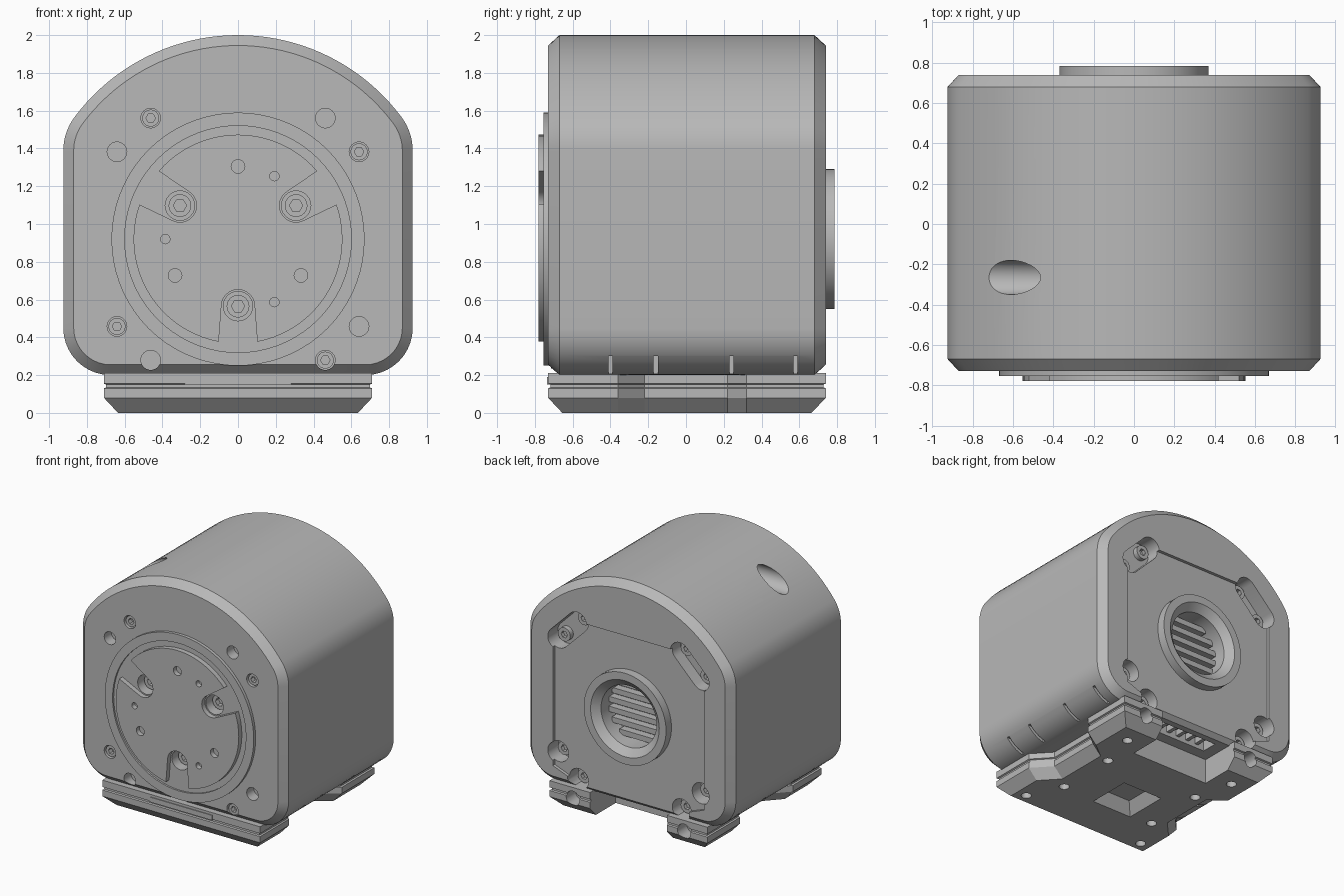
import bpy, bmesh
from math import sin, cos, radians, pi, atan2

cube = bpy.data.objects.get("Cube")
if cube:
    bpy.data.objects.remove(cube, do_unlink=True)

grey = bpy.data.materials.new("plain_grey")
grey.use_nodes = True
grey.diffuse_color = (0.48, 0.48, 0.48, 1)
grey.node_tree.nodes["Principled BSDF"].inputs["Base Color"].default_value = (0.48, 0.48, 0.48, 1)

AXIS_Z = 0.92          # height of the rotating axis
FRONT, BACK = -0.73, 0.74


def loft(name, rings):
    """Skin a list of equal-length point rings and cap both ends."""
    bm = bmesh.new()
    rows = [[bm.verts.new(p) for p in ring] for ring in rings]
    n = len(rows[0])
    for a, b in zip(rows, rows[1:]):
        for i in range(n):
            j = (i + 1) % n
            bm.faces.new((a[i], a[j], b[j], b[i]))
    bm.faces.new(rows[0])
    bm.faces.new(rows[-1])
    bmesh.ops.recalc_face_normals(bm, faces=bm.faces)
    mesh = bpy.data.meshes.new(name)
    bm.to_mesh(mesh)
    bm.free()
    ob = bpy.data.objects.new(name, mesh)
    bpy.context.collection.objects.link(ob)
    mesh.materials.append(grey)
    return ob


def arc(cx, cz, r, a0, a1, n):
    return [(cx + r * cos(radians(a0 + (a1 - a0) * i / n)),
             cz + r * sin(radians(a0 + (a1 - a0) * i / n))) for i in range(n + 1)]


def circle(cx, cz, r, n=32):
    return arc(cx, cz, r, 0, 360, n)[:-1]


def stadium(p, q, r0, r1):
    """Rounded slot outline between two points with a radius at each end."""
    a = atan2(q[1] - p[1], q[0] - p[0]) * 180 / pi
    return arc(*q, r1, a - 90, a + 90, 12) + arc(*p, r0, a + 90, a + 270, 12)


def prism(name, outline, y0, y1):
    return loft(name, [[(x, y, z) for x, z in outline] for y in (y0, y1)])


def rod(name, x, z, r, y0, y1, n=32):
    return prism(name, circle(x, z, r, n), y0, y1)


def post(name, x, y, r, z0, z1):
    return loft(name, [[(a, b, z) for a, b in circle(x, y, r, 24)] for z in (z0, z1)])


def box(name, x0, x1, y0, y1, z0, z1):
    return prism(name, [(x0, z0), (x1, z0), (x1, z1), (x0, z1)], y0, y1)


def cut(ob, *cutters):
    for c in cutters:
        m = ob.modifiers.new("cut", "BOOLEAN")
        m.operation, m.solver, m.object = "DIFFERENCE", "EXACT", c
        bpy.context.view_layer.objects.active = ob
        bpy.ops.object.modifier_apply(modifier=m.name)
        bpy.data.objects.remove(c, do_unlink=True)


def polar(r, deg):
    return (r * cos(radians(deg)), AXIS_Z + r * sin(radians(deg)))


# Housing: domed profile extruded front to back with chamfered ends
def housing_outline(d):
    return (arc(0.625, 1.387, 0.3 - d, 0, 36.8, 8)
            + arc(0, AXIS_Z, 1.08 - d, 36.8, 143.2, 40)[1:]
            + arc(-0.625, 1.387, 0.3 - d, 143.2, 180, 8)[1:]
            + arc(-0.675, 0.45, 0.25 - d, 180, 270, 10)
            + arc(0.675, 0.45, 0.25 - d, 270, 360, 10))


housing = loft("housing", [[(x, y, z) for x, z in housing_outline(d)] for y, d in
                           ((FRONT, 0.055), (-0.67, 0), (0.68, 0), (BACK, 0.055))])

# Front pocket for the rotor and the side port in the dome
cut(housing, rod("cutter", 0, AXIS_Z, 0.615, -0.9, -0.6, 64),
    loft("cutter", [[(x, y, z) for y, z in circle(-0.265, 1.81, 0.085)] for x in (-1.2, -0.3)]))

# Back panel recess and the bore behind the boss
half = [(0.36, 0.22), (0.68, 0.34), (0.68, 1.45), (0.56, 1.57)]
cut(housing, prism("cutter", half + [(-x, z) for x, z in reversed(half)], 0.715, 0.9),
    rod("cutter", 0, AXIS_Z, 0.25, 0.58, 0.9, 48))

# Bolt holes at both ends, with four bolts in front and all bolts behind
bolts = [polar(0.79, 90 * q + 45 + s * 9.2) for q in range(4) for s in (-1, 1)]
for i, (x, z) in enumerate(bolts):
    cut(housing, rod("cutter", x, z, 0.052, -0.9, -0.64, 24))
    if i % 2 == 0:
        head = rod("front_bolt", x, z, 0.045, -0.715, -0.62, 24)
        cut(head, rod("cutter", x, z, 0.025, -0.8, -0.675, 6))
    if z < AXIS_Z:
        cut(housing, rod("cutter", x, z, 0.085, 0.6, 0.9, 24))
    head = rod("back_bolt", x, z, 0.055, 0.58, 0.65, 24)
    cut(head, rod("cutter", x, z, 0.028, 0.62, 0.7, 6))
for a, b in ((0, 1), (2, 3)):
    cut(housing, prism("cutter", stadium(bolts[a], bolts[b], 0.085, 0.085), 0.61, 0.9))

# Vent slits along the lower corners
for side in (-1, 1):
    x0, x1 = sorted((side * 0.73, side * 1.0))
    for y in (-0.4, -0.16, 0.24, 0.58):
        cut(housing, box("cutter", x0, x1, y - 0.011, y + 0.011, 0.1, 0.3))

# Connector socket under the back edge
cut(housing, box("cutter", -0.25, 0.25, 0.5, 0.63, 0.1, 0.28))
for i in range(5):
    x = -0.18 + 0.09 * i
    box("connector_pin", x - 0.015, x + 0.015, 0.49, 0.64, 0.23, 0.3)

# Fixed ring around the rotor
ring = rod("front_ring", 0, AXIS_Z, 0.67, -0.755, -0.65, 72)
cut(ring, rod("cutter", 0, AXIS_Z, 0.6, -0.9, -0.5, 72))

# Rotor: backing disc with bolt holes, face plate with three open notches
backing = rod("rotor_backing", 0, AXIS_Z, 0.61, -0.74, -0.58, 72)
plate = rod("rotor_face", 0, AXIS_Z, 0.553, -0.78, -0.74, 72)
for deg in (30, 150, 270):
    x, z = polar(0.355, deg)
    cut(plate, prism("cutter", stadium((x, z), polar(0.65, deg), 0.088, 0.11), -0.9, -0.7))
    cut(backing, rod("cutter", x, z, 0.078, -0.9, -0.62, 24))
    bolt = rod("rotor_bolt", x, z, 0.06, -0.68, -0.6, 24)
    cut(bolt, rod("cutter", x, z, 0.035, -0.8, -0.64, 6))
    cut(plate, rod("cutter", *polar(0.385, deg + 60), 0.036, -0.9, -0.7, 20),
        rod("cutter", *polar(0.385, deg + 30), 0.025, -0.9, -0.7, 16))

# Back boss with a bevelled bore and slatted grille
boss = rod("back_boss", 0, AXIS_Z, 0.37, 0.66, 0.785, 64)
cut(boss, rod("cutter", 0, AXIS_Z, 0.25, 0.5, 0.9, 48),
    loft("cutter", [[(x, y, z) for x, z in circle(0, AXIS_Z, r, 48)]
                    for y, r in ((0.735, 0.25), (0.79, 0.315))]))
for i in range(6):
    z = AXIS_Z - 0.2 + 0.08 * i
    w = (0.25 ** 2 - (z - AXIS_Z) ** 2) ** 0.5
    box("grille_slat", -w, w, 0.57, 0.64, z - 0.022, z + 0.022)


# Mounting base: waisted plan, two back legs, chamfered foot and shadow groove
def base_plan(d):
    w, n, f, b = 0.71 - d, 0.58 - d, FRONT + d, BACK - d
    right = [(w, f), (w, -0.36), (n, -0.22), (n, 0.22), (w, 0.32), (w, b), (0.345, b), (0.345, 0.41)]
    return right + [(-x, y) for x, y in reversed(right)]


base = loft("mounting_base", [[(x, y, z) for x, y in base_plan(d)] for z, d in
                              ((0, 0.075), (0.08, 0), (0.13, 0), (0.135, 0.012),
                               (0.15, 0.012), (0.155, 0), (0.21, 0))])
cut(base, loft("cutter", [[(sx * w - 0.06, sy * w - 0.15, z) for sx, sy in
                           ((-1, -1), (1, -1), (1, 1), (-1, 1))]
                          for z, w in ((-0.02, 0.19), (0.09, 0.12))]))
for side in (-1, 1):
    cut(base, rod("cutter", side * 0.5, 0.12, 0.06, 0.62, 0.9, 24))
    for x, y in ((0.55, -0.58), (0.42, -0.3), (0.42, 0.2), (0.5, 0.52)):
        cut(base, post("cutter", side * x, y, 0.038, -0.1, 0.09))
box("front_tab", -0.28, 0.28, FRONT - 0.006, -0.7, 0.15, 0.19)

# Smooth shading with sharp creases
bpy.ops.object.select_all(action="DESELECT")
for ob in bpy.context.scene.objects:
    if ob.type == "MESH" and grey.name in ob.data.materials:
        ob.select_set(True)
        bpy.context.view_layer.objects.active = ob
bpy.ops.object.shade_smooth_by_angle(angle=radians(25))
